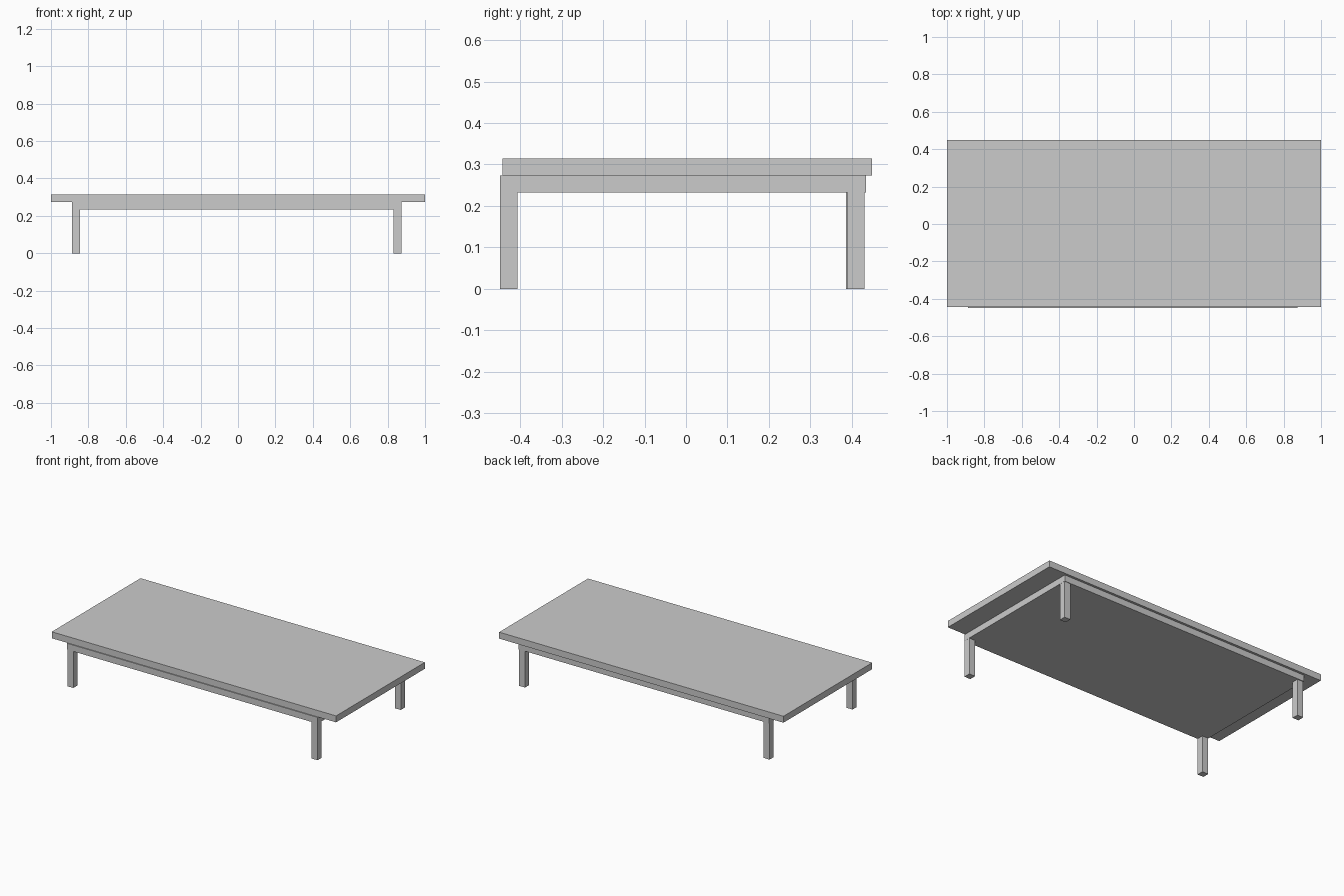
import bpy

if "Cube" in bpy.data.objects:
    bpy.data.objects.remove(bpy.data.objects["Cube"])


def box(name, x0, x1, y0, y1, z0, z1):
    """Axis-aligned box given by its limits."""
    bpy.ops.mesh.primitive_cube_add(
        size=1, location=((x0 + x1) / 2, (y0 + y1) / 2, (z0 + z1) / 2))
    obj = bpy.context.object
    obj.name = name
    obj.scale = (x1 - x0, y1 - y0, z1 - z0)
    bpy.ops.object.transform_apply(location=False, rotation=False, scale=True)
    return obj


# Table top, set slightly back from the support below it
box("table_top", -1.0, 1.0, -0.443, 0.449, 0.273, 0.314)

# Solid support slab under the top
box("under_slab", -0.888, 0.874, -0.449, 0.434, 0.233, 0.273)

# Four square legs: name, left x, front y
LEG = 0.042
LEG_HEIGHT = 0.233
legs = [
    ("front_left_leg", -0.887, -0.448),
    ("front_right_leg", 0.831, -0.448),
    ("back_left_leg", -0.887, 0.386),
    ("back_right_leg", 0.831, 0.389),
]
for name, x, y in legs:
    box(name, x, x + LEG, y, y + LEG, 0.0, LEG_HEIGHT)
